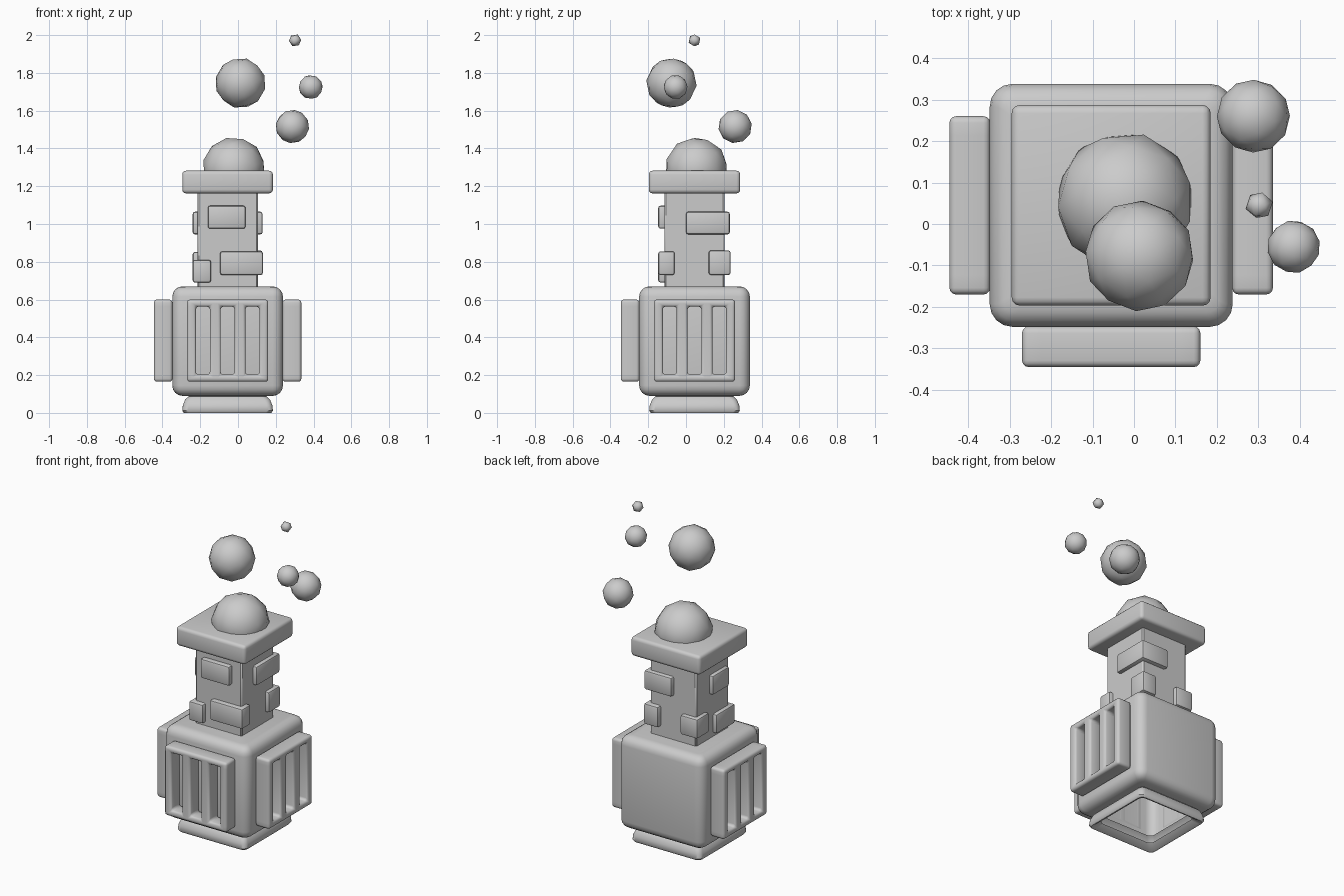
import bpy, bmesh, math
from mathutils import Matrix, Vector, Euler

if "Cube" in bpy.data.objects:
    bpy.data.objects.remove(bpy.data.objects["Cube"])

CX, CY = -0.055, 0.045  # axis of the tower


def finish(bm, name, angle=40):
    bmesh.ops.recalc_face_normals(bm, faces=bm.faces)
    me = bpy.data.meshes.new(name)
    bm.to_mesh(me)
    bm.free()
    ob = bpy.data.objects.new(name, me)
    bpy.context.collection.objects.link(ob)
    bpy.ops.object.select_all(action='DESELECT')
    ob.select_set(True)
    bpy.context.view_layer.objects.active = ob
    bpy.ops.object.shade_smooth_by_angle(angle=math.radians(angle))
    return ob


def bevel_sharp(bm, width, segments):
    edges = [e for e in bm.edges if len(e.link_faces) == 2 and e.calc_face_angle() > 0.6]
    bmesh.ops.bevel(bm, geom=edges, offset=width, segments=segments, profile=0.5,
                    affect='EDGES', clamp_overlap=True)


def box(name, x0, x1, y0, y1, z0, z1, bevel, segments=2):
    bm = bmesh.new()
    bmesh.ops.create_cube(bm, size=1)
    bmesh.ops.scale(bm, vec=(x1 - x0, y1 - y0, z1 - z0), verts=bm.verts)
    bmesh.ops.translate(bm, vec=((x0 + x1) / 2, (y0 + y1) / 2, (z0 + z1) / 2), verts=bm.verts)
    bevel_sharp(bm, bevel, segments)
    return finish(bm, name)


def rounded_square_loft(name, profile):
    """Stack rounded squares given as (half width, z); open below, closed on top."""
    bm = bmesh.new()
    rings = []
    for half, z in profile:
        r = max(0.03, half - 0.238)
        ring = []
        for q in range(4):
            mid = math.radians(45 + 90 * q)
            cx = math.copysign(half - r, math.cos(mid))
            cy = math.copysign(half - r, math.sin(mid))
            for k in range(5):
                a = math.radians(90 * q + 22.5 * k)
                ring.append(bm.verts.new((CX + cx + r * math.cos(a), CY + cy + r * math.sin(a), z)))
        rings.append(ring)
    n = len(rings[0])
    for a, b in zip(rings, rings[1:]):
        for i in range(n):
            j = (i + 1) % n
            bm.faces.new((a[i], a[j], b[j], b[i]))
    bm.faces.new(rings[-1])
    return finish(bm, name)


def vent_panel(name, turn):
    """Slotted panel built facing -y, then turned about the tower axis."""
    xs = [-0.215, -0.168, -0.094, -0.037, 0.037, 0.094, 0.168, 0.215]
    zs = [0.165, 0.202, 0.563, 0.6]
    bm = bmesh.new()
    grid = [[bm.verts.new((x, -0.39, z)) for z in zs] for x in xs]
    for i in range(7):
        for j in range(3):
            if j == 1 and i in (1, 3, 5):
                continue
            bm.faces.new((grid[i][j], grid[i + 1][j], grid[i + 1][j + 1], grid[i][j + 1]))
    ext = bmesh.ops.extrude_face_region(bm, geom=bm.faces[:], use_keep_orig=True)
    moved = [g for g in ext['geom'] if isinstance(g, bmesh.types.BMVert)]
    bmesh.ops.translate(bm, vec=(0, 0.098, 0), verts=moved)
    bmesh.ops.recalc_face_normals(bm, faces=bm.faces)
    bevel_sharp(bm, 0.016, 3)
    bm.transform(Matrix.Translation((CX, CY, 0)) @ Matrix.Rotation(math.radians(turn), 4, 'Z'))
    return finish(bm, name)


def puff(name, centre, radius, level, turn):
    bm = bmesh.new()
    bmesh.ops.create_icosphere(bm, subdivisions=level, radius=radius)
    bm.transform(Matrix.Translation(Vector(centre)) @ Euler(turn).to_matrix().to_4x4())
    return finish(bm, name, 80)


# furnace body with hollow foot
profile = [(0.19, 0.03), (0.222, 0.002), (0.232, 0), (0.24, 0.012), (0.237, 0.04),
           (0.225, 0.07), (0.205, 0.088), (0.238, 0.09)]
profile += [(0.238 + 0.055 * math.sin(math.radians(a)), 0.145 - 0.055 * math.cos(math.radians(a)))
            for a in (22.5, 45, 67.5, 90)]
profile += [(0.238 + 0.055 * math.cos(math.radians(a)), 0.615 + 0.055 * math.sin(math.radians(a)))
            for a in (0, 22.5, 45, 67.5, 90)]
rounded_square_loft("furnace_body", profile)

# vents on front, right and left
for label, turn in (("front", 0), ("right", 90), ("left", -90)):
    vent_panel("vent_" + label, turn)

# chimney shaft and cap
box("chimney_shaft", CX - 0.16, CX + 0.16, CY - 0.16, CY + 0.16, 0.64, 1.18, 0.008, 1)
box("chimney_cap", CX - 0.24, CX + 0.24, CY - 0.242, CY + 0.242, 1.162, 1.282, 0.02, 3)

# raised bricks
bricks = [
    (-0.16, 0.04, -0.147, -0.10, 0.975, 1.097),
    (-0.095, 0.132, -0.147, -0.06, 0.73, 0.855),
    (-0.24, -0.143, -0.147, 0.04, 0.69, 0.81),
    (-0.24, -0.19, -0.09, 0.075, 0.945, 1.065),
    (-0.24, -0.12, 0.11, 0.232, 0.73, 0.852),
    (-0.06, 0.13, 0.0, 0.232, 0.945, 1.065),
    (0.03, 0.13, 0.12, 0.236, 0.73, 0.86),
]
for i, b in enumerate(bricks):
    box(f"brick_{i + 1}", *b, 0.012, 2)

# smoke puffs, the first one emerging from the cap
puff("smoke_in_chimney", (-0.022, 0.055, 1.292), 0.168, 2, (0.3, 0.2, 0.4))
puff("smoke_large", (0.013, -0.077, 1.746), 0.134, 2, (0.5, 0.1, 0.2))
puff("smoke_medium", (0.288, 0.26, 1.516), 0.089, 2, (0.2, 0.6, 0.1))
puff("smoke_small", (0.385, -0.055, 1.725), 0.064, 2, (0.7, 0.3, 0.5))
puff("smoke_tiny", (0.302, 0.045, 1.972), 0.034, 1, (0.1, 0.4, 0.3))
